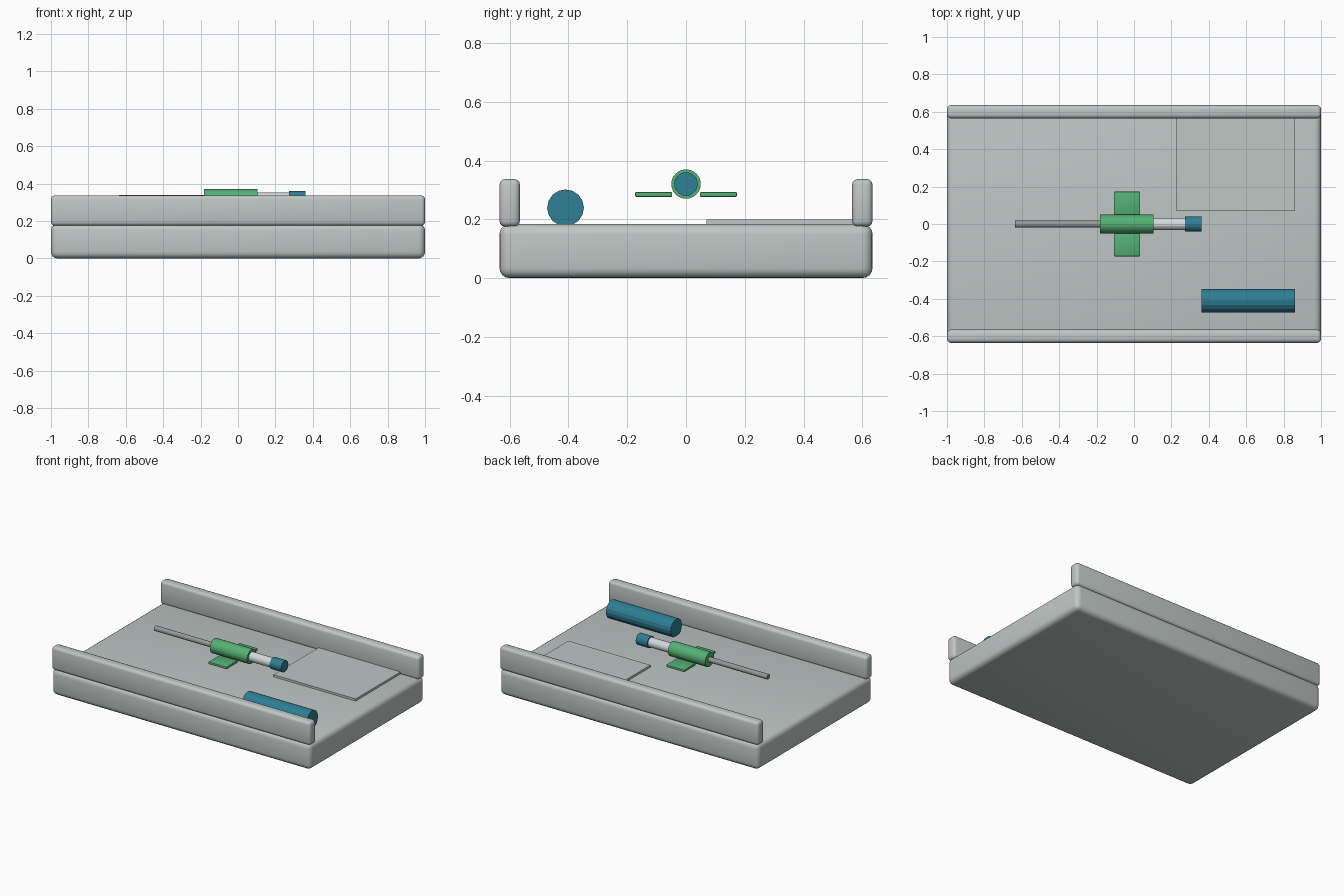
import bpy
import math

default = bpy.data.objects.get("Cube")
if default:
    bpy.data.objects.remove(default, do_unlink=True)


def material(name, rgb):
    m = bpy.data.materials.new(name)
    m.use_nodes = True
    color = (*rgb, 1)
    m.diffuse_color = color
    bsdf = next(n for n in m.node_tree.nodes if n.type == 'BSDF_PRINCIPLED')
    bsdf.inputs["Base Color"].default_value = color
    return m


grey = material("tray grey", (0.52, 0.57, 0.56))
pale = material("pale plastic", (0.66, 0.70, 0.70))
steel = material("needle steel", (0.30, 0.32, 0.32))
green = material("green plastic", (0.09, 0.44, 0.18))
blue = material("blue plastic", (0.028, 0.21, 0.30))


def box(name, low, high, mat, bevel=0, segments=3):
    """Box between two corners, with optional rounded edges."""
    center = [(a + b) / 2 for a, b in zip(low, high)]
    bpy.ops.mesh.primitive_cube_add(size=1, location=center)
    ob = bpy.context.object
    ob.name = name
    ob.scale = [b - a for a, b in zip(low, high)]
    bpy.ops.object.transform_apply(location=False, rotation=False, scale=True)
    ob.data.materials.append(mat)
    if bevel:
        mod = ob.modifiers.new("rounded edges", 'BEVEL')
        mod.width = bevel
        mod.segments = segments
        bpy.ops.object.modifier_apply(modifier=mod.name)
        bpy.ops.object.shade_smooth_by_angle(angle=math.radians(40))
    return ob


def rod(name, x0, x1, y, z, radius, mat, sides=16):
    """Cylinder lying along x."""
    bpy.ops.mesh.primitive_cylinder_add(
        vertices=sides, radius=radius, depth=x1 - x0,
        location=((x0 + x1) / 2, y, z), rotation=(0, math.pi / 2, 0))
    ob = bpy.context.object
    ob.name = name
    ob.data.materials.append(mat)
    return ob


# Tray base, side rails and the thin raised panel
box("tray_base", (-1, -0.635, 0), (1, 0.635, 0.184), grey, 0.035, 4)
for side, y0, y1 in (("front", -0.635, -0.565), ("back", 0.565, 0.635)):
    box(side + "_rail", (-1, y0, 0.175), (1, y1, 0.337), grey, 0.02)
box("raised_panel", (0.226, 0.07, 0.18), (0.86, 0.59, 0.199), grey)

# Needle assembly along the tray
axis_z = 0.32
rod("needle", -0.637, -0.18, 0, axis_z, 0.018, steel)
rod("green_hub", -0.183, 0.105, 0, axis_z, 0.05, green, 24)
rod("connector_tube", 0.1, 0.275, 0, axis_z, 0.033, pale, 20)
rod("end_cap", 0.272, 0.361, 0, axis_z, 0.04, blue, 20)
for side, y0, y1 in (("right", -0.173, -0.047), ("left", 0.047, 0.173)):
    box(side + "_wing", (-0.108, y0, 0.276), (0.033, y1, 0.293), green, 0.004, 2)

# Loose blue cylinder resting beside the front rail
rod("loose_cylinder", 0.362, 0.862, -0.41, 0.239, 0.0625, blue)
